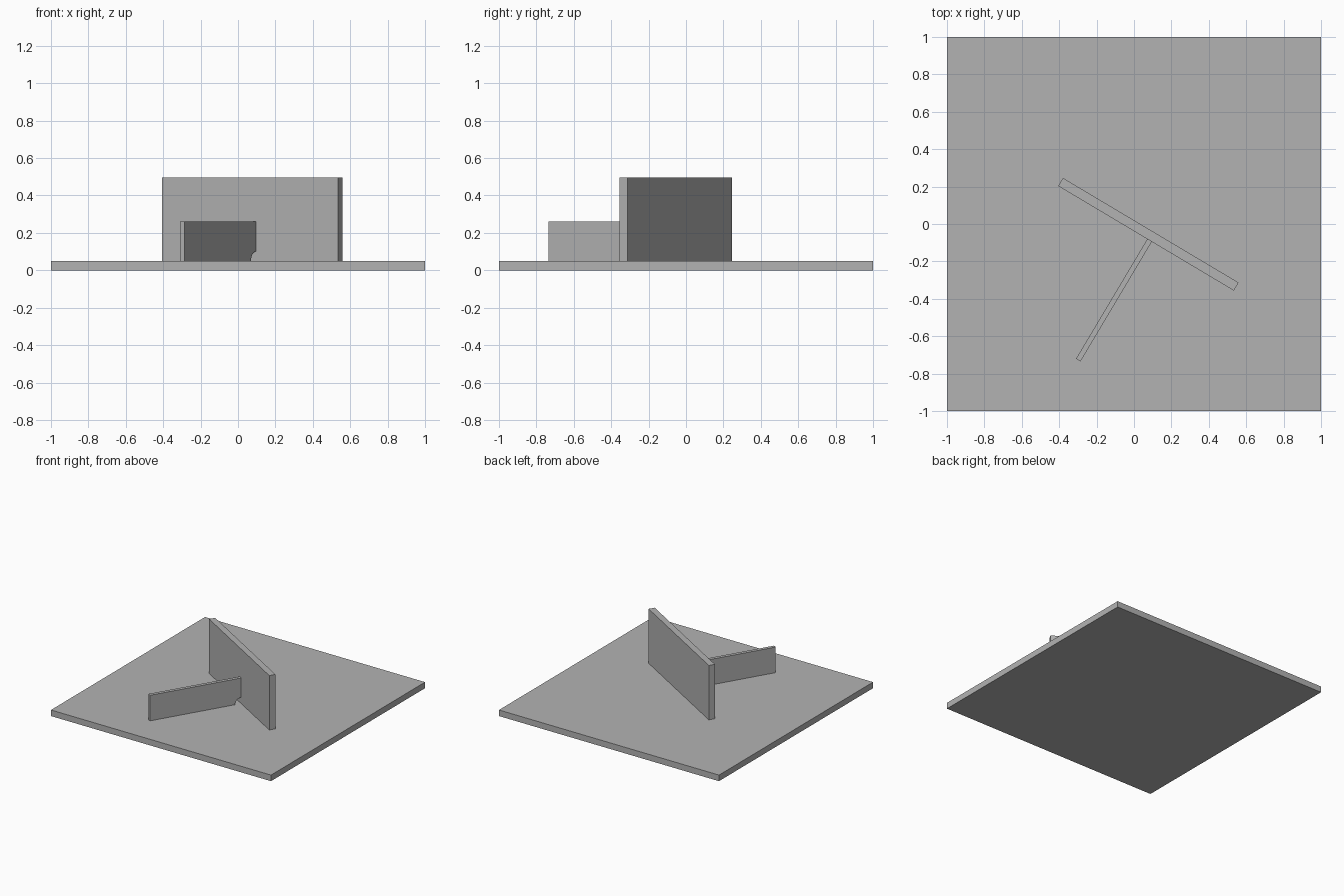
import bpy
import bmesh
from math import atan2, cos, sin, pi
from mathutils import Matrix, Vector

cube = bpy.data.objects.get("Cube")
if cube:
    bpy.data.objects.remove(cube, do_unlink=True)

grey = bpy.data.materials.new("plain grey")
grey.use_nodes = True
colour = (0.45, 0.45, 0.45, 1)
grey.diffuse_color = colour
grey.node_tree.nodes["Principled BSDF"].inputs["Base Color"].default_value = colour


def plate(name, profile, thickness, matrix):
    """Extrude an x-z profile evenly to both sides of its plane."""
    bm = bmesh.new()
    face = bm.faces.new([bm.verts.new((x, -thickness / 2, z)) for x, z in profile])
    new = bmesh.ops.extrude_face_region(bm, geom=[face])["geom"]
    verts = [v for v in new if isinstance(v, bmesh.types.BMVert)]
    bmesh.ops.translate(bm, verts=verts, vec=(0, thickness, 0))
    bmesh.ops.recalc_face_normals(bm, faces=bm.faces)
    mesh = bpy.data.meshes.new(name)
    bm.to_mesh(mesh)
    bm.free()
    mesh.materials.append(grey)
    obj = bpy.data.objects.new(name, mesh)
    obj.matrix_world = matrix
    bpy.context.collection.objects.link(obj)
    return obj


def rectangle(length, height):
    h = length / 2
    return [(-h, 0), (h, 0), (h, height), (-h, height)]


BASE = 0.05
angle = atan2(-0.56, 0.94)
turn = Matrix.Rotation(angle, 4, "Z")
wall_centre = Vector((0.077, -0.055, BASE))
wall_thickness = 0.05

# Square base plate
plate("base_plate", rectangle(2, BASE), 2, Matrix.Identity(4))

# Tall upright plate, set diagonally
plate("upright_plate", rectangle(1.093, 0.447), wall_thickness,
      Matrix.Translation(wall_centre) @ turn)

# Low rib square to the upright, with a rounded relief at the inner bottom corner
length, height, r = 0.745, 0.21, 0.05
arc = [(-r * cos(t), r * sin(t)) for t in (i * pi / 16 for i in range(9))]
profile = [(-length, 0)] + arc + [(0, height), (-length, height)]
joint = wall_centre + turn @ Vector((0.022, -wall_thickness / 2, 0))
plate("stiffening_rib", profile, 0.028,
      Matrix.Translation(joint) @ Matrix.Rotation(angle + pi / 2, 4, "Z"))
